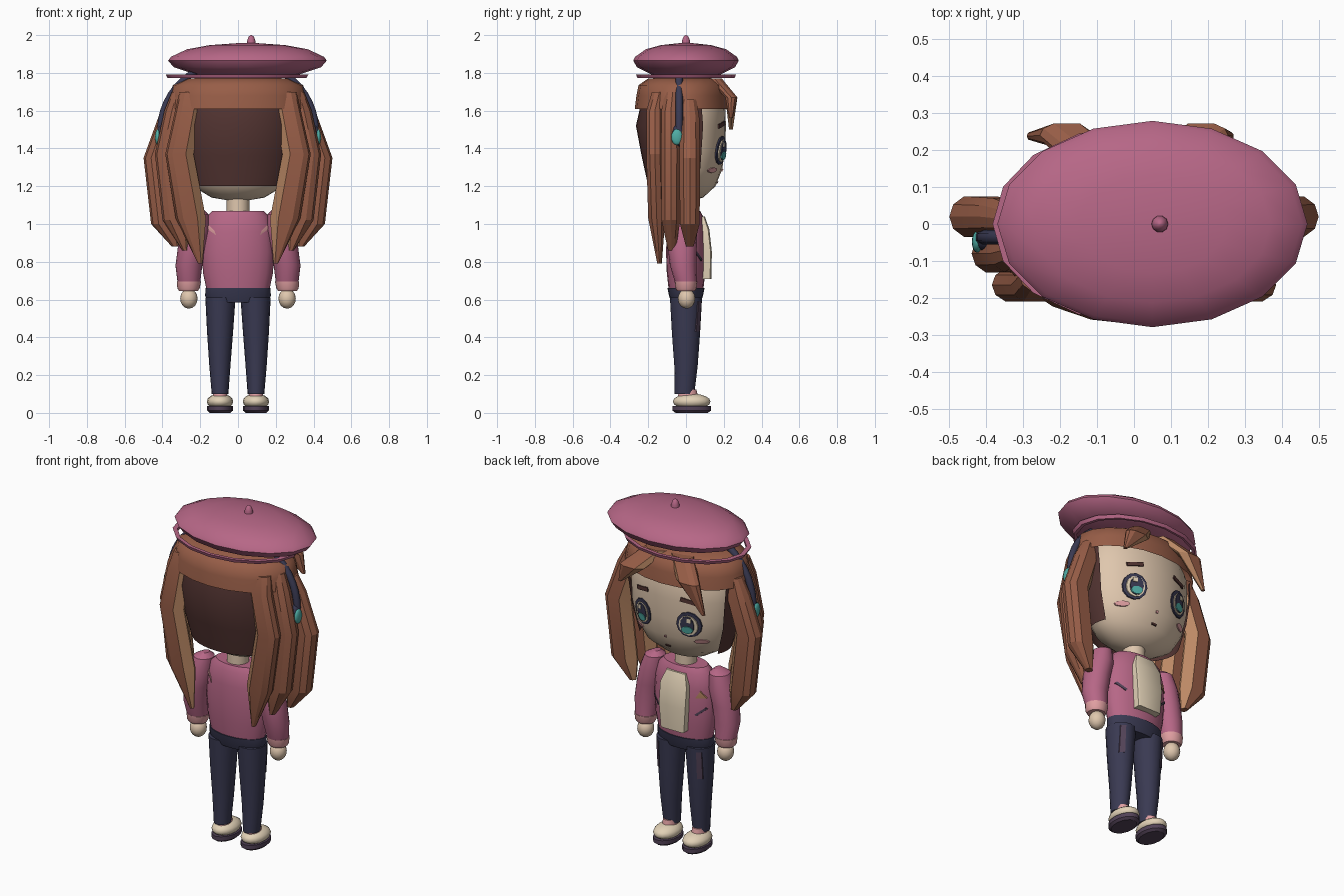
import bpy, bmesh, math

cube = bpy.data.objects.get("Cube")
if cube:
    bpy.data.objects.remove(cube, do_unlink=True)


def material(name, *rgb):
    m = bpy.data.materials.new(name)
    m.use_nodes = True
    m.diffuse_color = (*rgb, 1)
    m.node_tree.nodes["Principled BSDF"].inputs["Base Color"].default_value = (*rgb, 1)
    return m


PINK = material("rose_pink", .47, .135, .24)
BLUSH = material("light_pink", .75, .35, .36)
BROWN = material("hair_brown", .31, .11, .063)
TAN = material("hair_highlight", .5, .25, .13)
MAROON = material("dark_maroon", .085, .034, .031)
SKIN = material("skin", .74, .57, .42)
CREAM = material("cream", .76, .64, .47)
NAVY = material("navy", .042, .042, .085)
TEAL = material("teal", .08, .42, .38)
PLUM = material("plum", .085, .055, .095)


def finish(name, bm, mats, mirror=False, angle=35):
    bmesh.ops.recalc_face_normals(bm, faces=bm.faces)
    mesh = bpy.data.meshes.new(name)
    bm.to_mesh(mesh)
    bm.free()
    for m in mats:
        mesh.materials.append(m)
    mesh.shade_smooth()
    mesh.set_sharp_from_angle(angle=math.radians(angle))
    ob = bpy.data.objects.new(name, mesh)
    bpy.context.collection.objects.link(ob)
    if mirror:
        ob.modifiers.new("Mirror", "MIRROR").use_mirror_merge = False
    return ob


def circle(n):
    return [(math.cos(2 * math.pi * i / n), math.sin(2 * math.pi * i / n)) for i in range(n)]


def loft(name, rings, mat, section=circle(16), mirror=False, caps=True,
         accent=None, accent_sides=(), closed=True, angle=35):
    """Skin horizontal sections; each ring is (x, y, z, x radius, y radius)."""
    bm = bmesh.new()
    rows = [[bm.verts.new((x + rx * u, y + ry * v, z)) for u, v in section]
            for x, y, z, rx, ry in rings]
    n = len(section)
    for a, b in zip(rows, rows[1:]):
        for i in range(n if closed else n - 1):
            j = (i + 1) % n
            f = bm.faces.new((a[i], a[j], b[j], b[i]))
            f.material_index = int(i in accent_sides)
    if caps:
        bm.faces.new(rows[0])
        bm.faces.new(rows[-1])
    return finish(name, bm, [mat, accent] if accent else [mat], mirror, angle)


def turned(profile, squash, x=0, y=0):
    return [(x, y, z, r, r * squash) for r, z in profile]


def surface(rings, x, z, side):
    """Depth of a lofted part's surface at x, z."""
    rings = sorted(rings, key=lambda r: r[2])
    for a, b in zip(rings, rings[1:]):
        if a[2] <= z <= b[2]:
            t = (z - a[2]) / (b[2] - a[2])
            cx, cy, _, rx, ry = [p + (q - p) * t for p, q in zip(a, b)]
            return cy + side * ry * math.sqrt(max(0, 1 - ((x - cx) / rx) ** 2))
    return 0


def decal(name, rings, outline, mat, lift=.006, mirror=False, side=1):
    """Thin plate that follows the front (or back) of a lofted part."""
    bm = bmesh.new()
    n = len(outline)
    mid = (sum(p[0] for p in outline) / n, sum(p[1] for p in outline) / n)

    def point(p):
        return bm.verts.new((p[0], surface(rings, *p, side) + side * lift, p[1]))
    centre, edge = point(mid), [point(p) for p in outline]
    for i in range(n):
        bm.faces.new((centre, edge[i], edge[(i + 1) % n]))
    ret = bmesh.ops.extrude_face_region(bm, geom=bm.faces[:])
    for v in ret["geom"]:
        if isinstance(v, bmesh.types.BMVert):
            v.co.y -= side * .008
    return finish(name, bm, [mat], mirror)


def oval(x, z, rx, rz, n=12):
    return [(x + rx * u, z + rz * v) for u, v in circle(n)]


def slab(x, z, w, h, tilt=0):
    c, s = math.cos(tilt), math.sin(tilt)
    return [(x + u * w * c - v * h * s, z + u * w * s + v * h * c)
            for u, v in ((-1, -1), (1, -1), (1, 1), (-1, 1))]


def ball(name, x, y, z, rx, ry, rz, mat, mirror=False):
    rings = [(x, y, z - rz * math.cos(t), rx * math.sin(t), ry * math.sin(t))
             for t in [math.pi * (i + .1) / 8.2 for i in range(9)]]
    return loft(name, rings, mat, mirror=mirror, angle=60)


# Head and neck
head = turned([(.02, 1.12), (.14, 1.14), (.24, 1.2), (.295, 1.29), (.32, 1.4),
               (.325, 1.52), (.32, 1.62), (.26, 1.73)], .65)
loft("head", head, SKIN, circle(24), angle=60)
loft("neck", turned([(.06, 1.04), (.06, 1.16)], 1), SKIN)

# Face
decal("eye_outline", head, oval(.15, 1.39, .066, .076), NAVY, .012, True)
decal("eye_white", head, oval(.15, 1.387, .05, .06), CREAM, .017, True)
decal("iris", head, oval(.147, 1.39, .036, .054), NAVY, .021, True)
decal("iris_glow", head, oval(.147, 1.362, .03, .022), TEAL, .025, True)
decal("eye_glint", head, slab(.16, 1.42, .011, .012), CREAM, .025, True)
decal("eyebrow", head, slab(.15, 1.525, .045, .011, -.2), MAROON, .008, True)
decal("cheek", head, oval(.2, 1.285, .036, .014, 8), BLUSH, .008, True)
decal("nose", head, slab(0, 1.285, .006, .006), BLUSH)
decal("mouth", head, slab(0, 1.22, .015, .005), MAROON)

# Back hair panel wraps behind the head
arc = [(math.cos(math.radians(a)), math.sin(math.radians(a))) for a in range(-200, 21, 10)]
loft("back_hair", [(0, 0, 1.2, .27, .2), (0, 0, 1.36, .315, .235), (0, 0, 1.52, .335, .265),
                   (0, 0, 1.63, .34, .24)], MAROON, arc, caps=False, closed=False)

# Hair cap
loft("hair_cap", turned([(.375, 1.61), (.362, 1.68), (.345, 1.735), (.27, 1.77), (.02, 1.78)],
                        .67, 0, -.02), BROWN, circle(20), caps=False, angle=50)

# Side locks: round outside, chamfered highlight inside
LOCK = [(-1, -.1), (-.45, -1), (.5, -1), (.87, -.6), (1, 0), (.87, .6), (.5, 1), (-.45, 1), (-1, .1)]
locks = {
    "rear_lock": [(.25, -.14, 1.7, .06, .04), (.265, -.165, 1.6, .068, .045),
                  (.31, -.165, 1.37, .075, .045), (.25, -.155, 1.03, .08, .045),
                  (.2, -.14, .79, .012, .012)],
    "middle_lock": [(.29, -.07, 1.7, .06, .04), (.31, -.08, 1.6, .08, .05),
                    (.36, -.08, 1.37, .08, .052), (.32, -.08, 1.02, .08, .05),
                    (.28, -.075, .86, .015, .02)],
    "front_lock": [(.32, .015, 1.66, .05, .04), (.345, .02, 1.57, .075, .05),
                   (.42, .02, 1.35, .08, .055), (.38, .02, 1, .08, .052),
                   (.33, .02, .88, .02, .02)]}
for name, rings in locks.items():
    loft(name, rings, BROWN, LOCK, True, True, TAN, (0, 7, 8), angle=20)

# Fringe tufts sweeping to each side
for name, s, drop, reach in (("left_tuft", 1, 1.56, .26), ("right_tuft", -1, 1.5, .28)):
    loft(name, [(s * .08, .15, 1.77, s * .07, .04), (s * .18, .24, 1.67, s * .075, .032),
                (s * reach, .238, drop, s * .01, .01)],
         BROWN, LOCK, accent=TAN, accent_sides=(0, 7, 8), angle=20)

# Headphones
band = bpy.data.curves.new("headband", "CURVE")
band.dimensions = "3D"
band.bevel_depth, band.bevel_resolution = .02, 1
spline = band.splines.new("POLY")
spline.points.add(24)
for i, p in enumerate(spline.points):
    t = math.pi * i / 24
    p.co = (.41 * math.cos(t), -.036, 1.5 + .37 * math.sin(t), 1)
band.materials.append(NAVY)
bpy.context.collection.objects.link(bpy.data.objects.new("headband", band))
ball("ear_pad", .4, -.04, 1.47, .03, .035, .06, NAVY, True)
ball("ear_light", .425, -.048, 1.46, .014, .03, .042, TEAL, True)

# Beret, band and stalk
loft("beret", turned([(.27, 1.79), (.39, 1.83), (.42, 1.865), (.405, 1.885), (.32, 1.925),
                      (.2, 1.947), (.06, 1.957)], .665, .05), PINK)
loft("beret_band", turned([(.368, 1.773), (.378, 1.792), (.35, 1.792), (.35, 1.773),
                           (.368, 1.773)], .7, -.005), PINK, caps=False)
loft("beret_stalk", turned([(.024, 1.94), (.022, 1.97), (.014, 1.992), (.003, 2)], 1, .07),
     PINK, circle(10), angle=60)

# Jacket
torso = turned([(.165, .645), (.185, .74), (.192, .85), (.185, .96), (.165, 1.04), (.135, 1.07)], .55)
loft("jacket", torso, PINK, circle(20))
SQUARE = [(-1, -.8), (-.85, -1), (.85, -1), (1, -.8), (1, .8), (.85, 1), (-.85, 1), (-1, .8)]
loft("shirt_front", [(0, .1, .71, .075, .034), (0, .103, .85, .085, .034),
                     (0, .09, .97, .085, .034), (0, .07, 1.04, .06, .03)], CREAM, SQUARE)
decal("back_mark", torso, [(.115, .94), (.165, .975), (.155, .995), (.125, .965)], BLUSH,
      .005, True, -1)
decal("pocket_slit", torso, slab(.145, .83, .032, .006, .7), PLUM, .005, True)
decal("badge", torso, [(-.17, .91), (-.12, .91), (-.142, .95)], TAN, .006)

# Arms
loft("sleeve", [(.2, -.015, 1.075, .02, .025), (.21, -.015, 1.05, .055, .06),
                (.225, -.02, .97, .073, .08), (.245, -.02, .88, .073, .077),
                (.26, -.015, .78, .071, .07), (.26, 0, .69, .06, .058)], PINK, mirror=True)
loft("cuff", [(.26, 0, .695, .064, .06), (.262, 0, .66, .059, .056), (.262, 0, .645, .05, .048)],
     BLUSH, mirror=True)
ball("hand", .26, .003, .605, .046, .046, .053, SKIN, True)

# Trousers
loft("hips", [(0, 0, .585, .155, .078), (0, 0, .62, .174, .09), (0, 0, .66, .172, .098)],
     NAVY, circle(20))
leg = [(.095, -.008, .1, .044, .052), (.096, 0, .25, .056, .062), (.095, 0, .43, .069, .075),
       (.093, 0, .61, .08, .085)]
loft("trouser_leg", leg, NAVY, mirror=True)
decal("trouser_stripe", leg, slab(.135, .51, .012, .08), PLUM, .005, True)

# Shoes
loft("ankle", [(.095, .01, .08, .04, .055), (.095, .01, .125, .035, .045)], BLUSH, mirror=True)
ball("shoe", .095, .03, .06, .07, .1, .042, CREAM, True)
loft("sole", [(.095, .03, 0, .055, .085), (.095, .03, .012, .068, .102),
              (.095, .03, .036, .068, .102)], PLUM, mirror=True)
